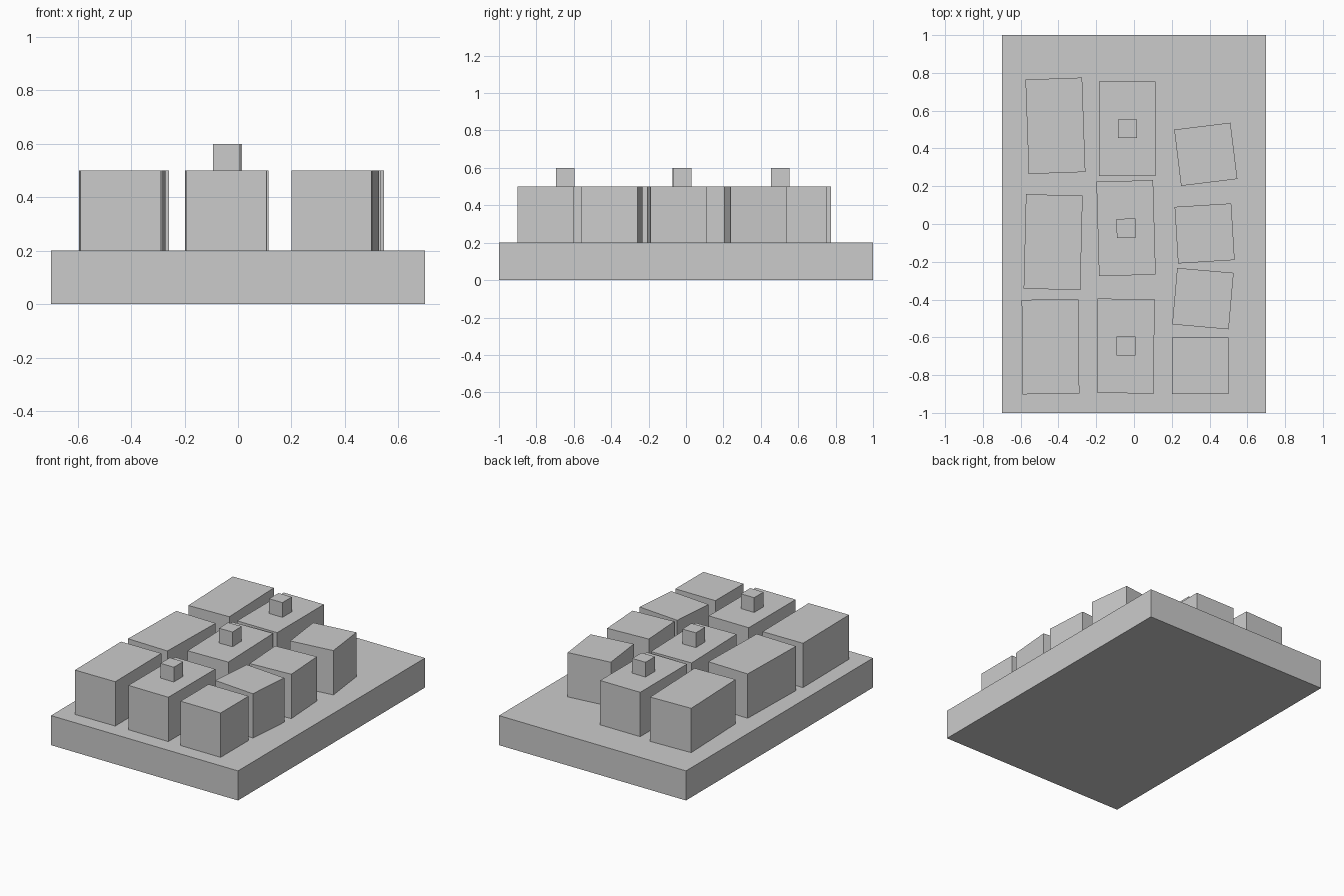
import bpy
from math import radians

if "Cube" in bpy.data.objects:
    bpy.data.objects.remove(bpy.data.objects["Cube"])


def box(name, x, y, z0, size, angle=0.0):
    """Box standing on height z0, turned about z by angle degrees."""
    bpy.ops.mesh.primitive_cube_add(size=1, location=(x, y, z0 + size[2] / 2),
                                    rotation=(0, 0, radians(angle)))
    obj = bpy.context.object
    obj.name = name
    obj.scale = size
    bpy.ops.object.transform_apply(location=False, rotation=False, scale=True)
    return obj


BASE_H, BLOCK_H = 0.2, 0.3

# Base slab
box("base", 0, 0, 0, (1.4, 2.0, BASE_H))

# Left column: long blocks (x, y, turn)
for i, (x, y, a) in enumerate([(-0.442, -0.65, 0.6), (-0.428, -0.096, -1.4),
                               (-0.416, 0.52, 2.0)]):
    box(f"left_block_{i + 1}", x, y, BASE_H, (0.3, 0.5, BLOCK_H), a)

# Middle column: long blocks, each with a small cube on top
for i, (x, y, a) in enumerate([(-0.043, -0.646, -0.2), (-0.042, -0.022, 1.6),
                               (-0.035, 0.504, 0.0)]):
    box(f"middle_block_{i + 1}", x, y, BASE_H, (0.3, 0.5, BLOCK_H), a)
    box(f"middle_knob_{i + 1}", x, y, BASE_H + BLOCK_H, (0.1, 0.1, 0.1), a)

# Right column: square blocks
for i, (x, y, a) in enumerate([(0.35, -0.75, 0.0), (0.365, -0.395, -5.0),
                               (0.374, -0.05, 3.5), (0.38, 0.369, 7.0)]):
    box(f"right_block_{i + 1}", x, y, BASE_H, (0.3, 0.3, BLOCK_H), a)
